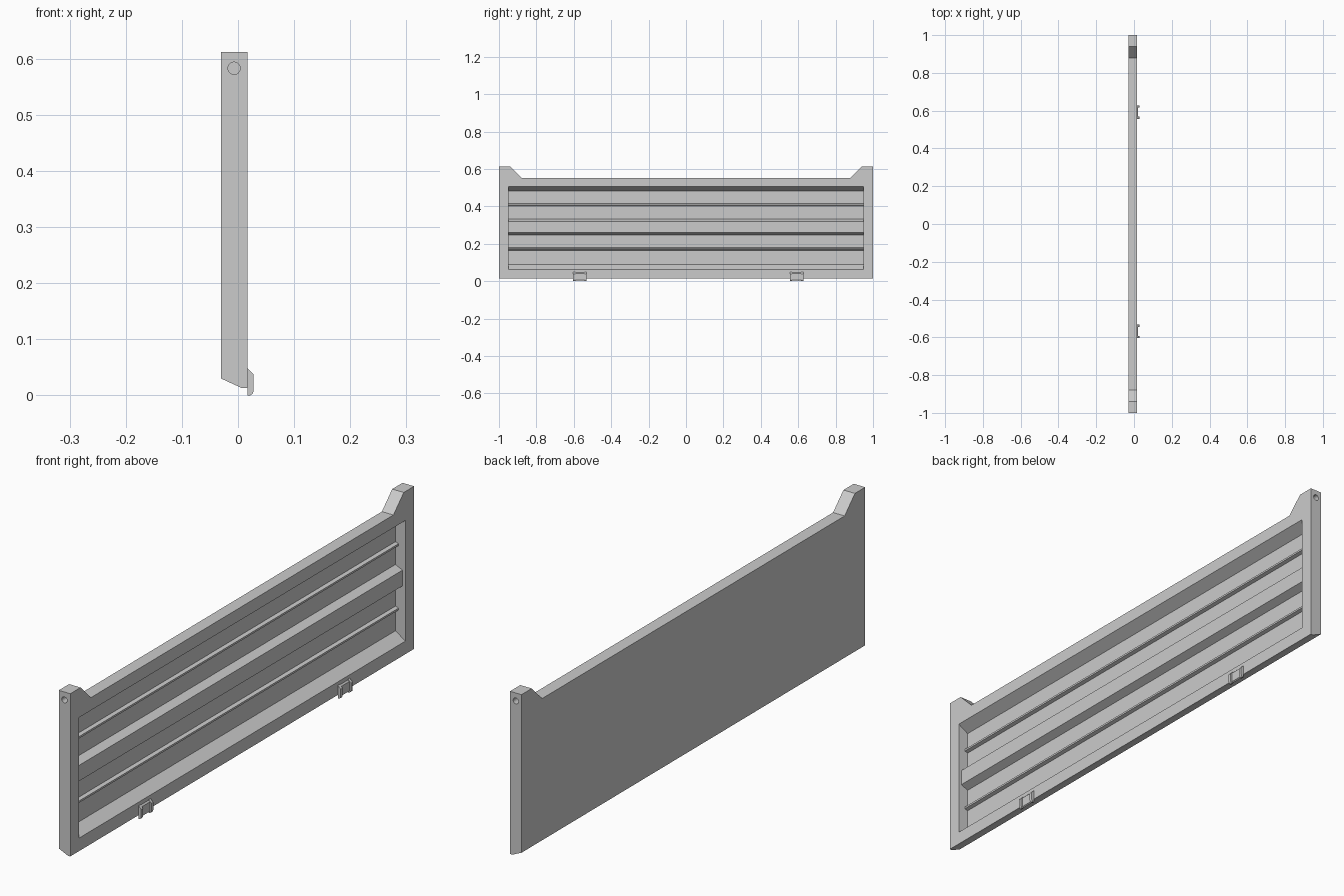
import bpy, bmesh
from math import sin, cos, pi
from mathutils import Vector

cube = bpy.data.objects.get("Cube")
if cube:
    bpy.data.objects.remove(cube)

grey = bpy.data.materials.new("light grey metal")
grey.use_nodes = True
COLOUR = (0.6, 0.6, 0.6, 1)
grey.diffuse_color = COLOUR
grey.node_tree.nodes["Principled BSDF"].inputs["Base Color"].default_value = COLOUR


def add_prism(bm, points, offset):
    """Extrude a closed 3D outline by an offset vector."""
    face = bm.faces.new([bm.verts.new(p) for p in points])
    moved = bmesh.ops.extrude_face_region(bm, geom=[face])["geom"]
    verts = [g for g in moved if isinstance(g, bmesh.types.BMVert)]
    bmesh.ops.translate(bm, verts=verts, vec=Vector(offset))


def along_y(bm, profile, y0, y1):
    """Extrude an (x, z) profile from y0 to y1."""
    add_prism(bm, [(x, y0, z) for x, z in profile], (0, y1 - y0, 0))


def finish(name, bm):
    bmesh.ops.recalc_face_normals(bm, faces=bm.faces[:])
    mesh = bpy.data.meshes.new(name)
    bm.to_mesh(mesh)
    bm.free()
    mesh.materials.append(grey)
    obj = bpy.data.objects.new(name, mesh)
    bpy.context.collection.objects.link(obj)
    return obj


def cut(obj, cutter):
    """Subtract a cutter, keep the result and discard the cutter."""
    cutter.hide_render = True
    mod = obj.modifiers.new("cut", "BOOLEAN")
    mod.operation = "DIFFERENCE"
    mod.solver = "EXACT"
    mod.object = cutter
    graph = bpy.context.evaluated_depsgraph_get()
    mesh = bpy.data.meshes.new_from_object(obj.evaluated_get(graph))
    obj.modifiers.clear()
    obj.data = mesh
    bpy.data.objects.remove(cutter)


BACK, FRONT, FLOOR = -0.03, 0.017, -0.024
INNER = 0.95

# Panel body with raised corner horns
half = [(1, 0.013), (1, 0.612), (0.94, 0.612), (0.88, 0.552)]
outline = half + [(-y, z) for y, z in reversed(half)]
bm = bmesh.new()
add_prism(bm, [(BACK, y, z) for y, z in outline], (FRONT - BACK, 0, 0))
body = finish("panel_body", bm)

# Slanted underside towards the back
bm = bmesh.new()
along_y(bm, [(BACK - 0.037, 0.047), (0.007, 0.013), (0.007, -0.02), (BACK - 0.037, -0.02)], -1.1, 1.1)
cut(body, finish("underside_cutter", bm))

# Recess with sloping top and bottom
bm = bmesh.new()
mouth = FRONT + 0.01
along_y(bm, [(FLOOR, 0.088), (FRONT, 0.061), (mouth, 0.061),
             (mouth, 0.505), (FRONT, 0.505), (FLOOR, 0.481)], -INNER, INNER)
cut(body, finish("recess_cutter", bm))

# Pivot holes in both ends
for end in (-1, 1):
    bm = bmesh.new()
    ring = [(-0.007 + 0.011 * cos(i * pi / 12), 0.583 + 0.011 * sin(i * pi / 12)) for i in range(24)]
    along_y(bm, ring, end * 0.97, end * 1.03)
    cut(body, finish("hole_cutter", bm))


# Horizontal stiffening ribs
def rib(name, low, high, bevel, front):
    bm = bmesh.new()
    along_y(bm, [(FLOOR - 0.002, low), (FLOOR, low), (front, low + bevel),
                 (front, high - bevel), (FLOOR, high), (FLOOR - 0.002, high)],
            -INNER - 0.001, INNER + 0.001)
    finish(name, bm)


rib("upper_thin_rib", 0.401, 0.416, 0.004, FLOOR + 0.013)
rib("wide_middle_rib", 0.248, 0.332, 0.013, 0.005)
rib("lower_thin_rib", 0.164, 0.179, 0.004, FLOOR + 0.013)

# Hinge brackets: two side flanges joined by a thin plate
flange = [(FRONT, 0.048), (0.028, 0.037), (0.028, 0.008), (0.026, 0.003), (0.022, 0), (FRONT, 0)]
plate = [(FRONT, 0.046), (0.022, 0.041), (0.022, 0.006), (FRONT, 0.003)]
for name, y in (("rear_hinge_bracket", 0.592), ("front_hinge_bracket", -0.568)):
    bm = bmesh.new()
    for side in (-1, 1):
        along_y(bm, flange, y + side * 0.024, y + side * 0.035)
    along_y(bm, plate, y - 0.024, y + 0.024)
    finish(name, bm)
